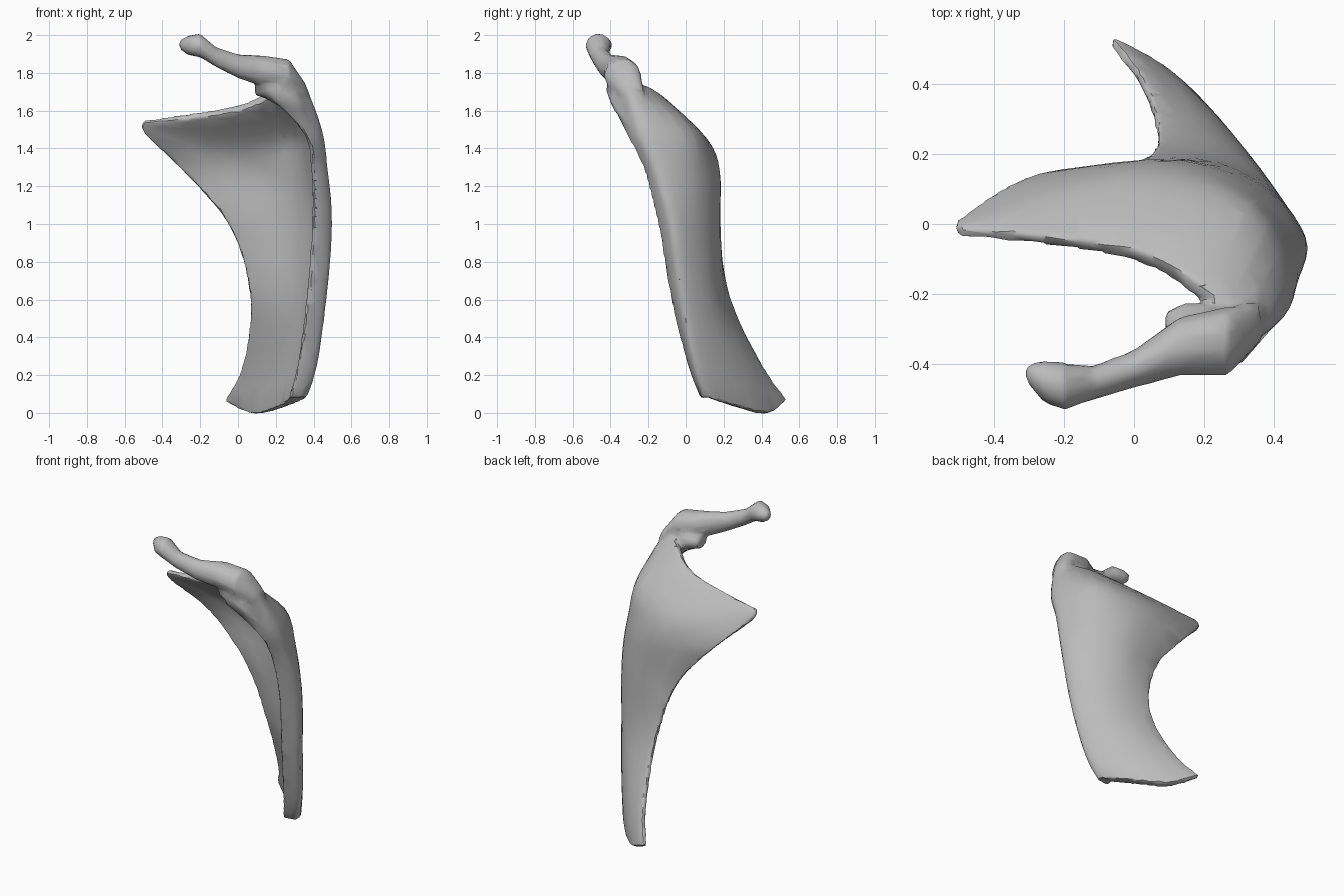
import bpy, bmesh, math
from mathutils import Vector

if "Cube" in bpy.data.objects:
    bpy.data.objects.remove(bpy.data.objects["Cube"])

bone_mat = bpy.data.materials.new("bone grey")
bone_mat.diffuse_color = (0.5, 0.5, 0.5, 1)
bone_mat.use_nodes = True
bone_mat.node_tree.nodes["Principled BSDF"].inputs["Base Color"].default_value = bone_mat.diffuse_color


def spline(pts, steps):
    """Catmull-Rom resampling of a list of vectors."""
    out = []
    for i in range(len(pts) - 1):
        a, b = pts[max(i - 1, 0)], pts[i]
        c, d = pts[i + 1], pts[min(i + 2, len(pts) - 1)]
        for k in range(steps):
            t = k / steps
            out.append(0.5 * (2 * b + (c - a) * t + (2 * a - 5 * b + 4 * c - d) * t * t
                              + (3 * b - a - 3 * c + d) * t ** 3))
    return out + [pts[-1].copy()]


# Outer face of the blade: ribs from bottom to top, each front edge to back edge
RIBS = [
    [(.27, .08, .07), (.365, .1, .08), (.28, .26, .04), (.11, .44, 0), (-.06, .54, .07)],
    [(.32, .01, .25), (.42, .05, .25), (.33, .2, .25), (.19, .33, .25), (.03, .41, .25)],
    [(.37, -.08, .6), (.47, -.02, .6), (.38, .12, .6), (.24, .2, .6), (.07, .24, .6)],
    [(.405, -.15, 1), (.5, -.07, 1), (.39, .09, 1), (.2, .18, 1), (-.04, .17, .98)],
    [(.4, -.23, 1.3), (.475, -.14, 1.3), (.36, .07, 1.3), (.1, .18, 1.28), (-.3, .14, 1.29)],
    [(.36, -.32, 1.48), (.445, -.22, 1.5), (.32, .03, 1.5), (-.05, .12, 1.44), (-.5, .02, 1.49)],
    [(.19, -.41, 1.66), (.36, -.32, 1.74), (.22, -.2, 1.73), (-.01, -.07, 1.63), (-.5, -.01, 1.55)],
]
THICK = [.03, .085, .065, .05, .03]


def build_blade(bm):
    ribs = [spline([Vector(p) for p in r], 4) for r in RIBS]
    cols = [spline(list(c), 4) for c in zip(*ribs)]
    thick = [v.x for v in spline([Vector((t, 0, 0)) for t in THICK], 4)]
    nu, nv = len(cols), len(cols[0])
    outer, inner = [], []
    for i in range(nu):
        outer.append([bm.verts.new(p) for p in cols[i]])
        row = []
        for j in range(nv):
            du = cols[min(i + 1, nu - 1)][j] - cols[max(i - 1, 0)][j]
            dv = cols[i][min(j + 1, nv - 1)] - cols[i][max(j - 1, 0)]
            row.append(bm.verts.new(cols[i][j] - du.cross(dv).normalized() * thick[i]))
        inner.append(row)
    for i in range(nu - 1):
        for j in range(nv - 1):
            for g in (outer, inner):
                bm.faces.new((g[i][j], g[i + 1][j], g[i + 1][j + 1], g[i][j + 1]))
    # Close the rim
    rim = [(i, 0) for i in range(nu)] + [(nu - 1, j) for j in range(1, nv)]
    rim += [(i, nv - 1) for i in range(nu - 2, -1, -1)] + [(0, j) for j in range(nv - 2, 0, -1)]
    for (a, b), (c, d) in zip(rim, rim[1:] + rim[:1]):
        bm.faces.new((outer[a][b], outer[c][d], inner[c][d], inner[a][b]))


# Stations along x: x, y, z, half width in y, half height in z
HOOK = [(.36, -.28, 1.69, .06, .05), (.27, -.335, 1.785, .1, .09), (.13, -.35, 1.81, .085, .085),
        (0, -.415, 1.835, .055, .065), (-.12, -.455, 1.885, .05, .055),
        (-.2, -.465, 1.945, .07, .065), (-.26, -.45, 1.945, .06, .055), (-.31, -.425, 1.95, .025, .025)]
# Thick shoulder joining hook and blade
SHOULDER = [(.09, -.3, 1.72, .05, .04), (.14, -.315, 1.725, .09, .06), (.22, -.325, 1.71, .1, .09),
            (.31, -.3, 1.65, .1, .09), (.38, -.24, 1.54, .08, .07), (.41, -.2, 1.42, .05, .05)]


def build_tube(bm, stations):
    n = 10
    rings = []
    for x, y, z, ry, rz in stations:
        rings.append([bm.verts.new((x, y + ry * math.cos(k * math.tau / n),
                                    z + rz * math.sin(k * math.tau / n))) for k in range(n)])
    for a, b in zip(rings, rings[1:]):
        for k in range(n):
            bm.faces.new((a[k], a[(k + 1) % n], b[(k + 1) % n], b[k]))
    bm.faces.new(rings[0])
    bm.faces.new(rings[-1])


bm = bmesh.new()
build_blade(bm)
build_tube(bm, HOOK)
build_tube(bm, SHOULDER)
bmesh.ops.recalc_face_normals(bm, faces=bm.faces)
mesh = bpy.data.meshes.new("bone_blade")
bm.to_mesh(mesh)
bm.free()
mesh.materials.append(bone_mat)
blade = bpy.data.objects.new("bone_blade", mesh)
bpy.context.collection.objects.link(blade)
bpy.context.view_layer.objects.active = blade
blade.select_set(True)

# Fuse the parts, soften the joints, then reduce to irregular facets
remesh = blade.modifiers.new("fuse", 'REMESH')
remesh.mode = 'VOXEL'
remesh.voxel_size = 0.012
soften = blade.modifiers.new("soften", 'SMOOTH')
soften.iterations = 6
facets = blade.modifiers.new("facets", 'DECIMATE')
facets.ratio = 0.05
for name in ("fuse", "soften", "facets"):
    bpy.ops.object.modifier_apply(modifier=name)
bpy.ops.object.shade_smooth_by_angle(angle=math.radians(35))
